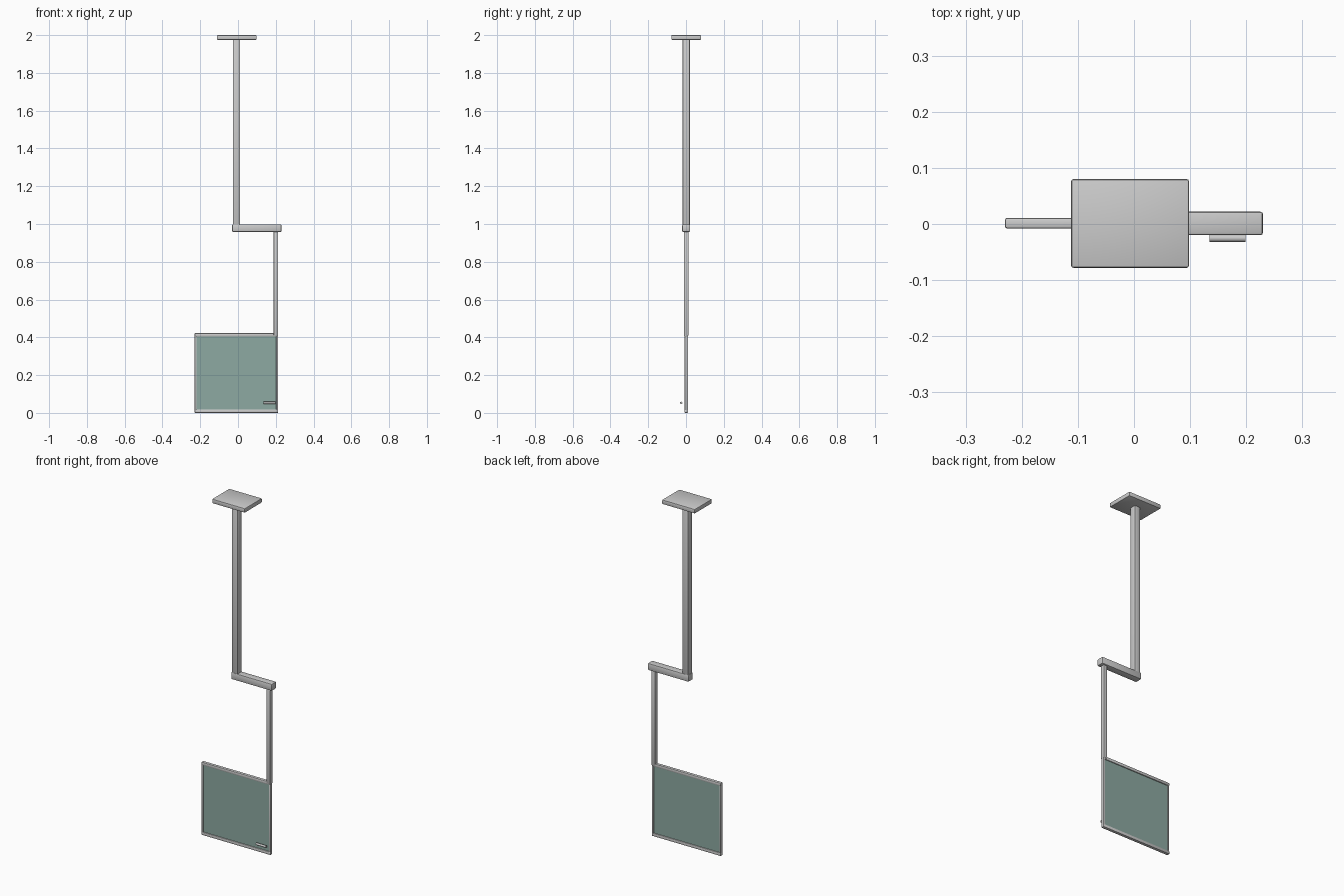
import bpy, bmesh
from mathutils import Matrix

if "Cube" in bpy.data.objects:
    bpy.data.objects.remove(bpy.data.objects["Cube"])


def box(name, x, y, z, bevel=0.0, segments=2):
    """Box from (min, max) ranges, with rounded edges."""
    bm = bmesh.new()
    bmesh.ops.create_cube(bm, size=1)
    size = [b - a for a, b in (x, y, z)]
    mid = [(a + b) / 2 for a, b in (x, y, z)]
    bmesh.ops.scale(bm, vec=size, verts=bm.verts)
    if bevel:
        bmesh.ops.bevel(bm, geom=bm.edges[:], offset=bevel, segments=segments,
                        profile=0.5, affect='EDGES')
    mesh = bpy.data.meshes.new(name)
    bm.to_mesh(mesh)
    bm.free()
    ob = bpy.data.objects.new(name, mesh)
    ob.location = mid
    bpy.context.collection.objects.link(ob)
    return ob


# Ceiling mount and hanging post
box("ceiling_plate", (-0.112, 0.098), (-0.078, 0.08), (1.975, 2.0), 0.004)
box("upper_post", (-0.027, 0.011), (-0.018, 0.02), (0.985, 1.98), 0.005)

# Sideways arm and thinner drop rod
box("swing_arm", (-0.031, 0.23), (-0.02, 0.022), (0.958, 0.998), 0.005)
box("drop_rod", (0.189, 0.213), (-0.011, 0.013), (0.41, 0.965), 0.003)

# Panel frame: top and bottom rails, side stiles
for name, z in (("top_rail", (0.404, 0.422)), ("bottom_rail", (0.0, 0.018))):
    box(name, (-0.23, 0.213), (-0.008, 0.011), z, 0.004)
for name, x in (("left_stile", (-0.229, -0.219)), ("right_stile", (0.202, 0.212))):
    box(name, x, (-0.007, 0.010), (0.012, 0.41), 0.002)

# Tinted glass pane
pane = box("glass_pane", (-0.222, 0.205), (-0.003, 0.006), (0.012, 0.41))
glass = bpy.data.materials.new("tinted_glass")
glass.diffuse_color = (0.27, 0.40, 0.36, 1)
glass.use_nodes = True
glass.node_tree.nodes["Principled BSDF"].inputs["Base Color"].default_value = glass.diffuse_color
pane.data.materials.append(glass)

# Small round grip bar in front of the pane
bm = bmesh.new()
bmesh.ops.create_cone(bm, cap_ends=True, segments=12, radius1=0.0065,
                      radius2=0.0065, depth=0.064,
                      matrix=Matrix.Rotation(1.570796, 4, 'Y'))
mesh = bpy.data.meshes.new("grip_bar")
bm.to_mesh(mesh)
bm.free()
grip = bpy.data.objects.new("grip_bar", mesh)
grip.location = (0.167, -0.0255, 0.053)
bpy.context.collection.objects.link(grip)

# Smooth rounded edges, keep sharp ones
bpy.ops.object.select_all(action='SELECT')
bpy.context.view_layer.objects.active = grip
bpy.ops.object.shade_smooth_by_angle(angle=0.6)
